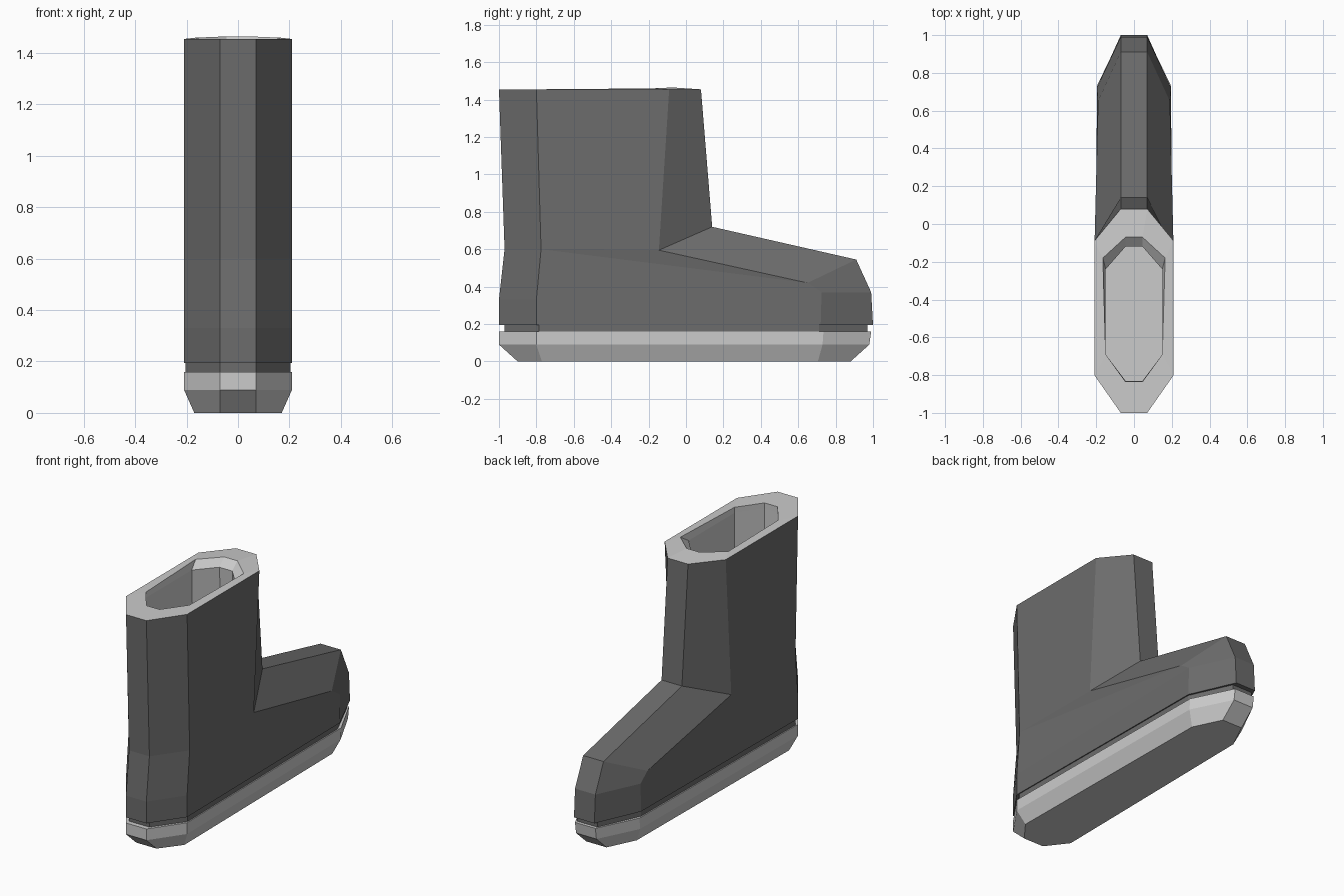
import bpy, bmesh

if "Cube" in bpy.data.objects:
    bpy.data.objects.remove(bpy.data.objects["Cube"])


def material(name, value):
    m = bpy.data.materials.new(name)
    m.diffuse_color = (value, value, value, 1)
    m.use_nodes = True
    m.node_tree.nodes["Principled BSDF"].inputs["Base Color"].default_value = m.diffuse_color
    return m


def loft(name, halves, mat, cap_start=False, cap_end=False):
    """Skin a stack of octagons, each given by its right half: heel, heel side, toe side, toe."""
    bm = bmesh.new()
    rings = []
    for half in halves:
        pts = list(half) + [(-x, y, z) for x, y, z in reversed(half)]
        rings.append([bm.verts.new(p) for p in pts])
    for a, b in zip(rings, rings[1:]):
        for i in range(8):
            j = (i + 1) % 8
            bm.faces.new((a[i], a[j], b[j], b[i]))
    if cap_start:
        bm.faces.new(rings[0][::-1])
    if cap_end:
        bm.faces.new(rings[-1])
    bmesh.ops.remove_doubles(bm, verts=bm.verts[:], dist=0.0005)
    me = bpy.data.meshes.new(name)
    bm.to_mesh(me)
    bm.free()
    me.materials.append(mat)
    ob = bpy.data.objects.new(name, me)
    bpy.context.collection.objects.link(ob)
    return ob


def flat(z, heel, heel_side, toe_side, toe, xm=0.07, xb=0.21, xf=0.195):
    """Right half of a level octagon."""
    return [(xm, heel, z), (xb, heel_side, z), (xf, toe_side, z), (xm, toe, z)]


dark = material("dark_grey", 0.15)
light = material("light_grey", 0.8)

# Chamfered sole
loft("sole", [
    flat(0.0, -0.90, -0.77, 0.705, 0.88, xb=0.17, xf=0.155),
    flat(0.09, -1.0, -0.80, 0.73, 0.98),
    flat(0.16, -1.0, -0.80, 0.735, 0.99),
], light, True, True)

# Recessed welt between sole and upper
loft("welt", [
    flat(0.155, -0.97, -0.785, 0.71, 0.97, xb=0.204, xf=0.188),
    flat(0.20, -0.97, -0.785, 0.71, 0.97, xb=0.204, xf=0.188),
], dark)

# Foot and shaft; the ankle ring pivots about the heel crease
top = flat(1.455, -1.0, -0.80, -0.09, 0.08, xf=0.21)
heel = [(0.07, -0.97, 0.60), (0.21, -0.775, 0.60)]
loft("upper", [
    flat(0.195, -1.0, -0.80, 0.72, 1.0),
    [(0.07, -1.0, 0.33), (0.21, -0.80, 0.33), (0.195, 0.725, 0.37), (0.07, 0.99, 0.37)],
    heel + [(0.19, 0.65, 0.42), (0.07, 0.91, 0.545)],
    heel + [(0.21, -0.145, 0.595), (0.07, 0.14, 0.72)],
    top,
], dark, True)

# Rim, inner lip and hollow lining
loft("rim_and_lining", [
    top,
    [(0.045, -0.835, 1.455), (0.15, -0.69, 1.455), (0.165, -0.18, 1.46), (0.045, -0.07, 1.465)],
    flat(1.42, -0.835, -0.69, -0.24, -0.12, 0.045, 0.15, 0.15),
    flat(0.60, -0.83, -0.69, -0.22, -0.06, 0.045, 0.15, 0.15),
    flat(0.25, -0.83, -0.69, -0.22, -0.06, 0.045, 0.15, 0.15),
], light, cap_end=True)
